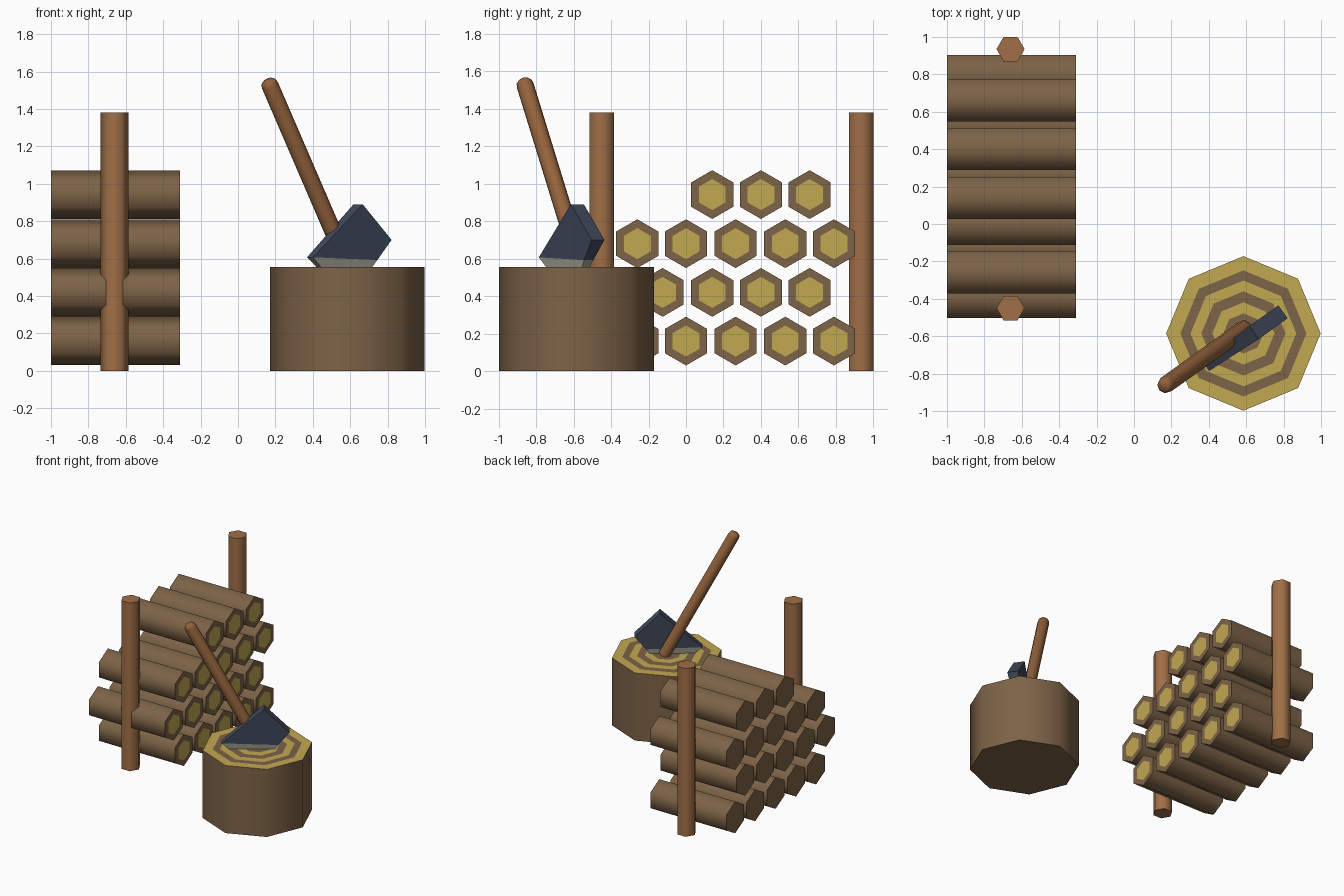
import bpy, bmesh, math
from mathutils import Vector, Matrix

if "Cube" in bpy.data.objects:
    bpy.data.objects.remove(bpy.data.objects["Cube"])


def material(name, rgb):
    m = bpy.data.materials.new(name)
    lin = [((c / 255 + 0.055) / 1.055) ** 2.4 for c in rgb]
    m.diffuse_color = (*lin, 1)
    m.use_nodes = True
    m.node_tree.nodes["Principled BSDF"].inputs["Base Color"].default_value = m.diffuse_color
    return m


bark = material("bark_brown", (125, 99, 71))
wood = material("cut_wood_yellow", (194, 168, 82))
post_wood = material("post_brown", (160, 111, 71))
handle_wood = material("handle_brown", (148, 99, 60))
steel = material("dark_steel", (64, 73, 91))
edge_steel = material("pale_steel", (168, 167, 153))


def finish(name, bm, mats, angle):
    bmesh.ops.recalc_face_normals(bm, faces=bm.faces)
    me = bpy.data.meshes.new(name)
    bm.to_mesh(me)
    bm.free()
    for m in mats:
        me.materials.append(m)
    ob = bpy.data.objects.new(name, me)
    bpy.context.collection.objects.link(ob)
    if angle:
        bpy.ops.object.select_all(action='DESELECT')
        ob.select_set(True)
        bpy.context.view_layer.objects.active = ob
        bpy.ops.object.shade_smooth_by_angle(angle=math.radians(angle))
    return ob


def turned(name, base, axis, corner, sides, rings, mats, end_mat=0):
    """Prism along axis: rings are (radius, height, material of the band above)."""
    z = Vector(axis).normalized()
    x = Vector(corner)
    x = (x - x.dot(z) * z).normalized()
    y = z.cross(x)
    bm = bmesh.new()
    loops = []
    for r, h, _ in rings:
        loops.append([bm.verts.new(Vector(base) + z * h + r * (
            x * math.cos(math.tau * i / sides) + y * math.sin(math.tau * i / sides)))
            for i in range(sides)])
    for (a, b, ring) in zip(loops, loops[1:], rings):
        for i in range(sides):
            j = (i + 1) % sides
            bm.faces.new((a[i], a[j], b[j], b[i])).material_index = ring[2]
    bm.faces.new(loops[0][::-1])
    bm.faces.new(loops[-1]).material_index = end_mat
    return finish(name, bm, mats, 65)


# Stacked logs, cut yellow ends facing +x
rows = [(0.16, [-0.26, 0.0, 0.265, 0.53, 0.79]),
        (0.42, [-0.39, -0.125, 0.14, 0.40, 0.66]),
        (0.68, [-0.26, 0.0, 0.265, 0.53, 0.79]),
        (0.942, [0.14, 0.40, 0.66])]
for r, (z, ys) in enumerate(rows):
    for i, y in enumerate(ys):
        turned(f"log_{r}_{i}", (-1, y, z), (1, 0, 0), (0, 0, 1), 6,
               [(0.13, 0, 0), (0.13, 0.69, 0), (0.083, 0.69, 1)], [bark, wood], 1)

# Upright posts at both ends of the stack
for name, y in (("front_post", -0.45), ("back_post", 0.935)):
    turned(name, (-0.66, y, 0), (0, 0, 1), (1, 0, 0), 6,
           [(0.075, 0, 0), (0.075, 1.38, 0)], [post_wood])

# Chopping block with growth rings on top
top = 0.555
rings = [(0.413, 0, 0)] + [(r, top, (i + 1) % 2) for i, r in
                           enumerate((0.413, 0.337, 0.283, 0.225, 0.166, 0.107))]
turned("chopping_block", (0.585, -0.585, 0), (0, 0, 1), (1, 0, 0), 8, rings, [bark, wood])

# Axe handle with rounded tip
low, high = Vector((0.59, -0.56, 0.555)), Vector((0.158, -0.868, 1.556))
length = (high - low).length
turned("axe_handle", low, high - low, (1, 0, 0), 8,
       [(0.046, 0, 0), (0.046, length - 0.035, 0), (0.041, length - 0.012, 0),
        (0.026, length, 0)], [handle_wood])

# Axe head: outlines in the blade plane as (along, height, half thickness)
along = Vector((0.814, 0.58, 0)).normalized()
across = Vector((-along.y, along.x, 0))
origin = Vector((0.642, -0.58, 0))


def slab(name, outline, mat):
    bm = bmesh.new()
    sides = [[bm.verts.new(origin + along * s + across * t * k + Vector((0, 0, z)))
              for s, z, t in outline] for k in (-1, 1)]
    bm.faces.new(sides[0])
    bm.faces.new(sides[1][::-1])
    for i in range(len(outline)):
        j = (i + 1) % len(outline)
        bm.faces.new((sides[0][i], sides[0][j], sides[1][j], sides[1][i]))
    finish(name, bm, [mat], 0)


slab("axe_head", [(0, 0.89, 0.043), (0.19, 0.70, 0.042),
                  (0.105, 0.592, 0.030), (-0.315, 0.607, 0.028)], steel)
slab("axe_edge", [(-0.315, 0.607, 0.028), (0.105, 0.592, 0.030),
                  (0.05, 0.52, 0.016), (-0.22, 0.52, 0.016)], edge_steel)
